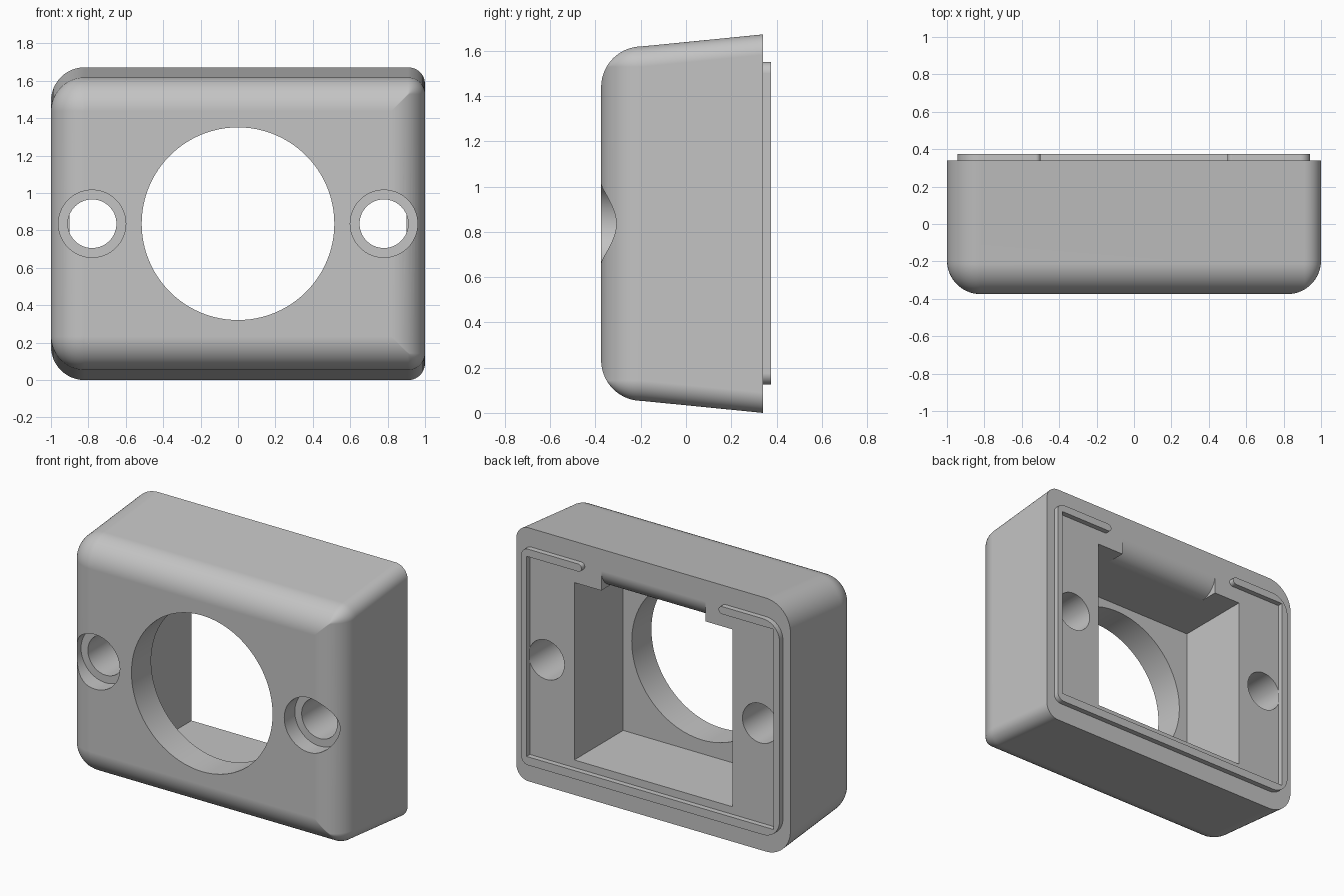
import bpy
import bmesh
from math import sin, cos, pi, radians

cube = bpy.data.objects.get("Cube")
if cube:
    bpy.data.objects.remove(cube, do_unlink=True)

MID = 0.836                 # height of the centre line, also half the height
BACK, FRONT = 0.34, -0.375  # body depth limits
FILLET = 0.18

grey = bpy.data.materials.new("plain_grey")
grey.use_nodes = True
colour = (0.55, 0.55, 0.55, 1)
grey.diffuse_color = colour
grey.node_tree.nodes["Principled BSDF"].inputs["Base Color"].default_value = colour


def arc(cx, cz, r, start, end, steps=12):
    angles = [radians(start + (end - start) * i / steps) for i in range(steps + 1)]
    return [(cx + r * cos(a), cz + r * sin(a)) for a in angles]


def rounded_rect(left, right, low, high, r_left, r_right):
    return (arc(right - r_right, high - r_right, r_right, 90, 0)
            + arc(right - r_right, low + r_right, r_right, 0, -90)
            + arc(left + r_left, low + r_left, r_left, 270, 180)
            + arc(left + r_left, high - r_left, r_left, 180, 90))


def loft(name, rings):
    """Skin a list of equal point rings and cap both ends."""
    bm = bmesh.new()
    loops = [[bm.verts.new(p) for p in ring] for ring in rings]
    for a, b in zip(loops, loops[1:]):
        for i in range(len(a)):
            j = (i + 1) % len(a)
            bm.faces.new((a[i], a[j], b[j], b[i]))
    bm.faces.new(loops[0])
    bm.faces.new(loops[-1])
    bmesh.ops.recalc_face_normals(bm, faces=bm.faces)
    mesh = bpy.data.meshes.new(name)
    bm.to_mesh(mesh)
    bm.free()
    obj = bpy.data.objects.new(name, mesh)
    bpy.context.collection.objects.link(obj)
    mesh.materials.append(grey)
    return obj


def prism_y(name, outline, y0, y1):
    return loft(name, [[(x, y, z) for x, z in outline] for y in (y0, y1)])


def prism_x(name, outline, half):
    return loft(name, [[(x, y, z) for y, z in outline] for x in (-half, half)])


def activate(obj):
    bpy.ops.object.select_all(action='DESELECT')
    obj.select_set(True)
    bpy.context.view_layer.objects.active = obj


def cut(obj, cutter):
    cutter.hide_render = True
    activate(obj)
    mod = obj.modifiers.new("cut", 'BOOLEAN')
    mod.operation = 'DIFFERENCE'
    mod.solver = 'EXACT'
    mod.object = cutter
    bpy.ops.object.modifier_apply(modifier=mod.name)
    bpy.data.objects.remove(cutter, do_unlink=True)


# Housing: top and bottom taper towards a rounded front edge
def body_ring(y, half_height, inset):
    h = half_height - inset
    outline = rounded_rect(inset - 1, 1 - inset, MID - h, MID + h,
                           max(FILLET - inset, 0.002), max(0.09 - inset, 0.002))
    return [(x, y, z) for x, z in outline]


rings = [body_ring(BACK, MID, 0)]
for i in range(15):
    a = pi / 2 * i / 14
    rings.append(body_ring(FRONT + FILLET * (1 - sin(a)), 0.783, FILLET * (1 - cos(a))))
body = loft("housing", rings)

# Rear pocket and round front opening
cut(body, prism_x("pocket_cutter",
                  [(-0.17, 0.23), (0.5, 0.23), (0.5, 1.4), (-0.17, 1.4)], 0.577))
cut(body, prism_y("opening_cutter", arc(0, MID, 0.515, 0, 360, 96)[:-1], -0.6, 0))

# Cable notch with a rounded upper lip
notch = arc(BACK - 0.13, 1.53, 0.13, -90, 0) + [(0.5, 1.53), (0.5, 1.35), (BACK - 0.13, 1.35)]
cut(body, prism_x("notch_cutter", notch, 0.38))

# Counterbored screw holes
for x in (-0.78, 0.78):
    cut(body, prism_y("bore_cutter", arc(x, MID, 0.18, 0, 360, 64)[:-1], -0.6, FRONT + 0.11))
    cut(body, prism_y("screw_cutter", arc(x, MID, 0.13, 0, 360, 64)[:-1], -0.6, 0.6))

# Locating lip on the back, open at the top above the notch
outer = rounded_rect(-0.945, 0.94, 0.125, 1.55, 0.12, 0.05)
inner = [(-0.9, 1.5), (-0.9, 0.18), (0.9, 0.18), (0.9, 1.5)]
lip_outline = (arc(0.525, 1.525, 0.025, 270, 90) + outer
               + arc(-0.525, 1.525, 0.025, 90, -90) + inner)
lip = prism_y("locating_lip", lip_outline, BACK, 0.375)

# Smooth shading with crisp edges
for obj in (body, lip):
    activate(obj)
    bpy.ops.object.shade_smooth_by_angle(angle=radians(30))
    mod = obj.modifiers.new("even_normals", 'WEIGHTED_NORMAL')
    mod.keep_sharp = True
